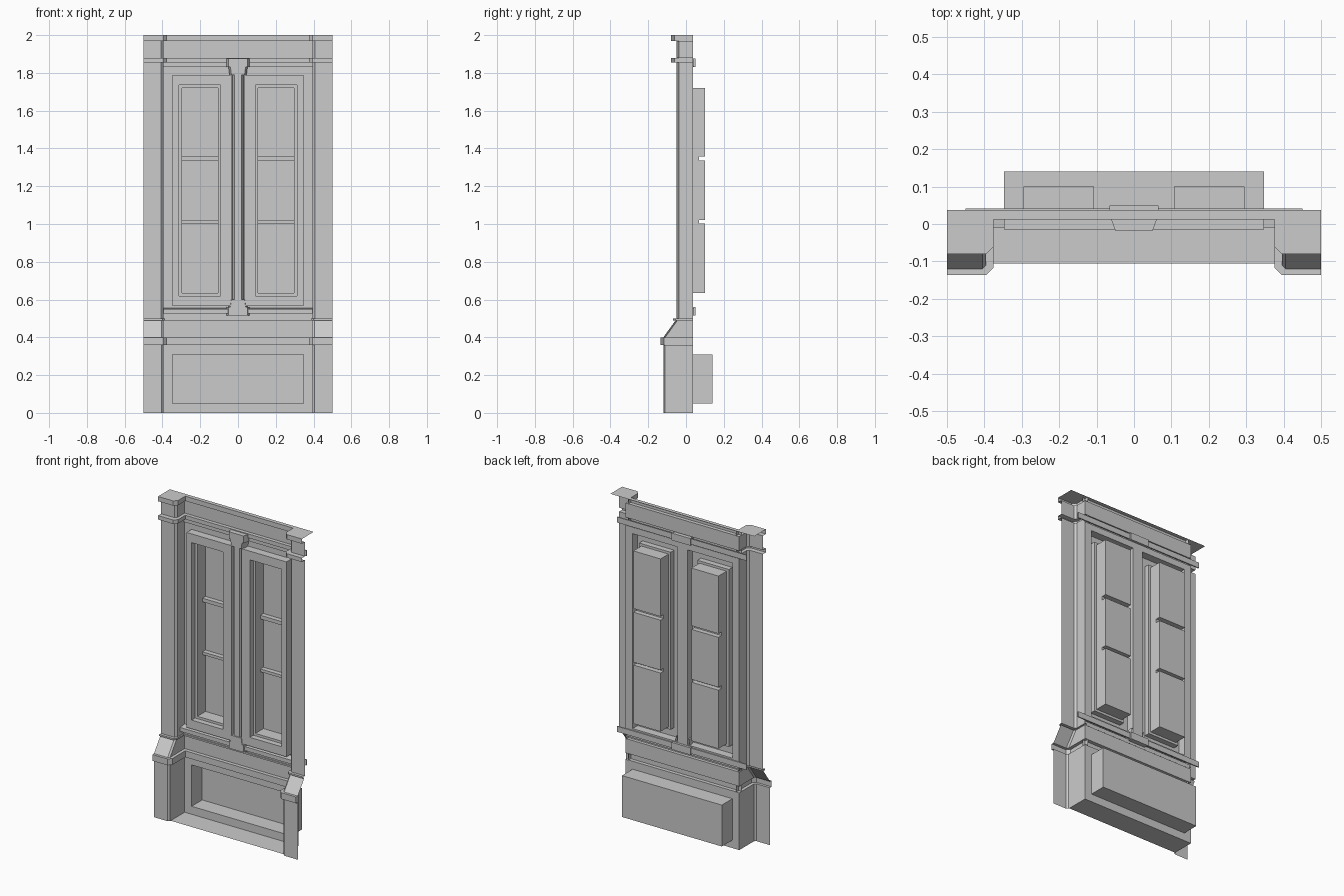
import bpy, bmesh
from mathutils import Vector

if "Cube" in bpy.data.objects:
    bpy.data.objects.remove(bpy.data.objects["Cube"])

BACK = 0.037


def finish(name, bm, mirror=False):
    # weld, orient towards the street side, link
    bmesh.ops.remove_doubles(bm, verts=bm.verts, dist=1e-5)
    bmesh.ops.recalc_face_normals(bm, faces=bm.faces)
    lean = sum((f.normal * f.calc_area() for f in bm.faces), Vector())
    if lean.dot(Vector((0, -1, 0.2))) < -1e-6:
        bmesh.ops.reverse_faces(bm, faces=bm.faces)
    me = bpy.data.meshes.new(name)
    bm.to_mesh(me)
    bm.free()
    ob = bpy.data.objects.new(name, me)
    bpy.context.collection.objects.link(ob)
    if mirror:
        ob.modifiers.new("mirror", 'MIRROR')
    return ob


def loft(bm, rings, closed=False, cap=False):
    vs = [[bm.verts.new(p) for p in r] for r in rings]
    n = len(rings[0])
    for a, b in zip(vs, vs[1:]):
        for i in range(n if closed else n - 1):
            j = (i + 1) % n
            bm.faces.new((a[i], a[j], b[j], b[i]))
    if cap:
        bm.faces.new(vs[-1])


def rect(x0, x1, z0, z1, y):
    return [(x0, y, z0), (x1, y, z0), (x1, y, z1), (x0, y, z1)]


def plate(bm, x0, x1, z0, z1, y, holes=()):
    # flat wall with rectangular openings (hx0, hx1, hz0, hz1)
    xs = sorted({x0, x1, *(v for h in holes for v in h[:2])})
    zs = sorted({z0, z1, *(v for h in holes for v in h[2:])})
    for a, b in zip(xs, xs[1:]):
        for c, d in zip(zs, zs[1:]):
            mx, mz = (a + b) / 2, (c + d) / 2
            if any(h[0] < mx < h[1] and h[2] < mz < h[3] for h in holes):
                continue
            bm.faces.new([bm.verts.new(p) for p in rect(a, b, c, d, y)])


def profile(name, x, pts):
    # (y, z) moulding profile run across the width
    bm = bmesh.new()
    loft(bm, [[(s * x, y, z) for y, z in pts] for s in (-1, 1)])
    return finish(name, bm)


def box(name, x, y0, y1, z0, z1):
    bm = bmesh.new()
    r = [rect(-x, x, z0, z1, y) for y in (y0, y1)]
    loft(bm, r, closed=True, cap=True)
    bm.faces.new([bm.verts.new(p) for p in r[0]])
    return finish(name, bm)


# Corner pilasters: plan outline stacked through (z, front y, inner x, chamfer)
BASE, LEDGE = (-0.12, 0.395, 0.01), (-0.136, 0.375, 0.02)
SHAFT, CORNICE = (-0.05, 0.395, 0.012), (-0.08, 0.375, 0.02)
BEAD = (-0.068, 0.387, 0.012)
levels = [(0, BASE), (0.36, BASE), (0.36, LEDGE), (0.40, LEDGE), (0.40, BASE),
          (0.49, (-0.055, 0.395, 0.01)), (0.49, BEAD), (0.50, BEAD), (0.50, SHAFT),
          (1.855, SHAFT), (1.855, CORNICE), (1.88, CORNICE), (1.88, SHAFT),
          (1.97, SHAFT), (1.97, CORNICE), (2.0, CORNICE)]
bm = bmesh.new()
loft(bm, [[(0.5, f, z), (x + c, f, z), (x, f + c, z), (x, BACK, z)]
          for z, (f, x, c) in levels])
f, x, c = CORNICE
bm.faces.new([bm.verts.new((a, b, 2.0)) for a, b in
              ((0.5, f), (x + c, f), (x, f + c), (x, BACK), (0.5, BACK))])
finish("pilasters", bm, mirror=True)

# Lower wall with deep recessed panel and floor strip
bm = bmesh.new()
panel = (-0.347, 0.347, 0.05, 0.31)
plate(bm, -0.395, 0.395, 0, 0.36, 0.035, [panel])
loft(bm, [rect(*panel, y) for y in (0.035, 0.14)], closed=True, cap=True)
finish("base_panel", bm)
profile("floor_strip", 0.395, [(-0.105, 0), (0.035, 0)])

# Horizontal mouldings below and above the windows
profile("sill_mouldings", 0.395,
        [(0.035, 0.36), (0.012, 0.36), (0.012, 0.40), (0.035, 0.40), (0.035, 0.49),
         (0.015, 0.49), (0.015, 0.50), (0.022, 0.50), (0.022, 0.525),
         (-0.01, 0.525), (-0.01, 0.55), (0.035, 0.555)])
profile("entablature", 0.395,
        [(0.035, 1.83), (0.022, 1.83), (0.022, 1.855), (0.012, 1.855), (0.012, 1.88),
         (0.035, 1.88), (0.035, 1.97), (0.012, 1.97), (0.012, 2.0), (BACK, 2.0)])
for nm, z0, z1 in (("sill_back_strip", 0.52, 0.555), ("head_back_strip", 1.835, 1.87)):
    box(nm, 0.45, 0.035, 0.042, z0, z1)

# Window wall with two frame openings
frame = (0.035, 0.347, 0.565, 1.79)
bm = bmesh.new()
plate(bm, -0.395, 0.395, 0.555, 1.83, 0.035, [frame, (-0.347, -0.035, 0.565, 1.79)])
finish("window_wall", bm)

# Window frames: raised face, stepped reveal, three panes split by bars
outer, inner = (0.093, 0.312, 0.62, 1.735), (0.107, 0.296, 0.635, 1.72)
bm = bmesh.new()
loft(bm, [rect(*frame, y) for y in (0.035, -0.015)], closed=True)
plate(bm, *frame, -0.015, [outer])
loft(bm, [rect(*outer, -0.015), rect(*outer, 0.02), rect(*inner, 0.02),
          rect(*inner, 0.07)], closed=True)
panes = [(*inner[:2], a, b) for a, b in ((0.635, 1.003), (1.021, 1.335), (1.358, 1.72))]
plate(bm, *inner, 0.07, panes)
for p in panes:
    loft(bm, [rect(*p, y) for y in (0.07, 0.1)], closed=True, cap=True)
finish("window_frames", bm, mirror=True)

# Slim centre column with base and capital
steps = [(0.515, 0.06, -0.018), (0.56, 0.06, -0.018), (0.56, 0.05, -0.018),
         (0.60, 0.045, -0.018), (0.60, 0.028, -0.012), (1.79, 0.028, -0.012),
         (1.79, 0.045, -0.018), (1.83, 0.05, -0.018), (1.83, 0.06, -0.018),
         (1.875, 0.06, -0.018)]
half = lambda w, f: [(w, 0.035), (w, 0.01), (w - 0.01, f)]
bm = bmesh.new()
rings = [[(a, b, z) for a, b in half(w, f)] + [(-a, b, z) for a, b in half(w, f)[::-1]]
         for z, w, f in steps]
loft(bm, rings, cap=True)
bm.faces.new([bm.verts.new(p) for p in rings[0]])
finish("centre_column", bm)
box("capital_back", 0.065, 0.035, 0.05, 1.83, 1.875)
box("column_base_back", 0.065, 0.035, 0.05, 0.515, 0.56)
